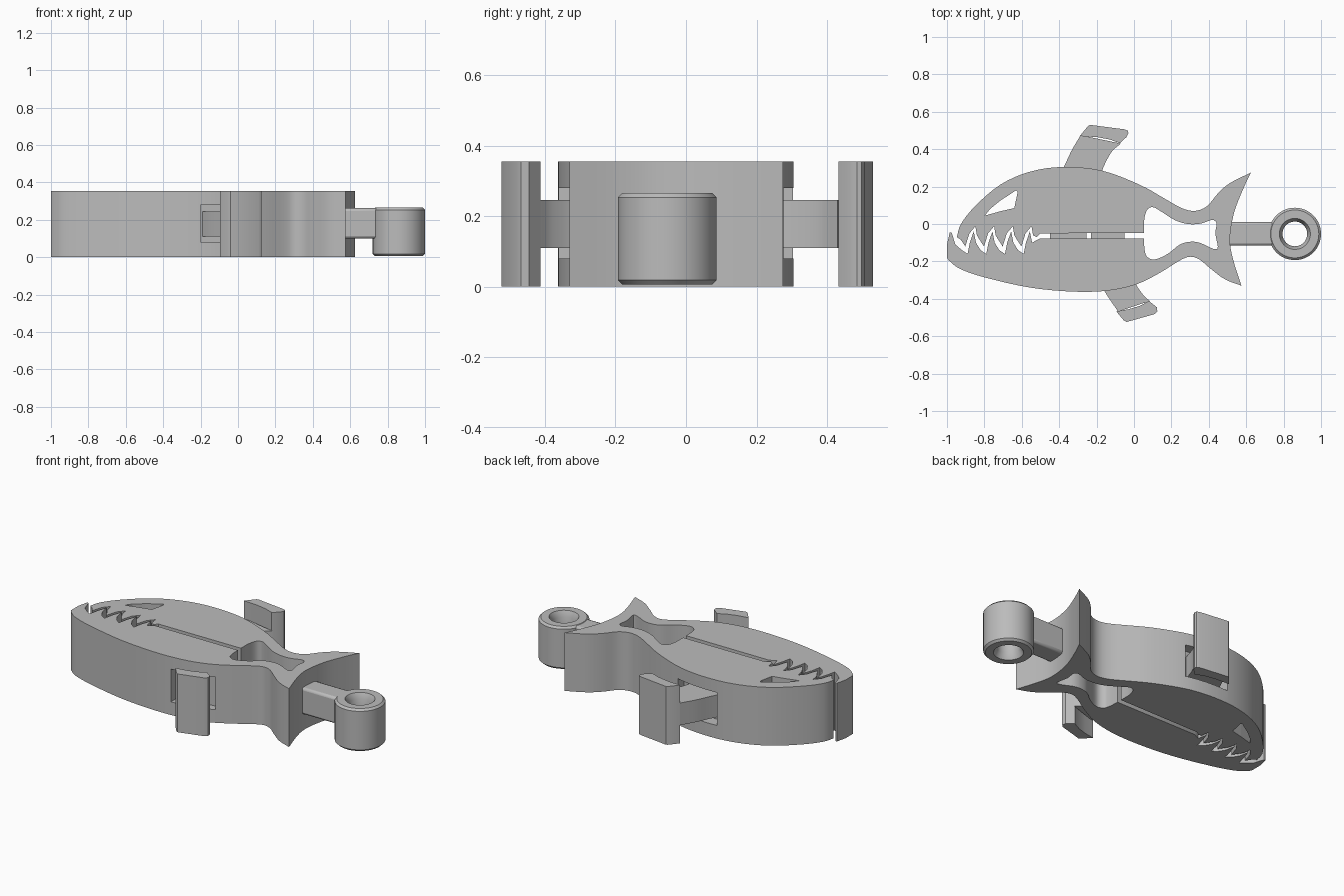
import bpy, bmesh, math
from mathutils import Vector

if "Cube" in bpy.data.objects:
    bpy.data.objects.remove(bpy.data.objects["Cube"])

H = 0.355
grey = bpy.data.materials.new("plain grey")
grey.diffuse_color = (0.5, 0.5, 0.5, 1)
grey.use_nodes = True
grey.node_tree.nodes["Principled BSDF"].inputs["Base Color"].default_value = grey.diffuse_color


def curve(pts, n=4):
    """Smooth open curve through the points."""
    p = [Vector(q) for q in pts]
    p = [2 * p[0] - p[1]] + p + [2 * p[-1] - p[-2]]
    out = []
    for a, b, c, d in zip(p, p[1:], p[2:], p[3:]):
        for i in range(n):
            t = i / n
            out.append(0.5 * (2 * b + (c - a) * t + (2 * a - 5 * b + 4 * c - d) * t * t
                              + (3 * b - a - 3 * c + d) * t ** 3))
    return [tuple(v) for v in out] + [tuple(pts[-1])]


def finish(name, bm):
    bmesh.ops.recalc_face_normals(bm, faces=bm.faces)
    me = bpy.data.meshes.new(name)
    bm.to_mesh(me)
    bm.free()
    me.materials.append(grey)
    ob = bpy.data.objects.new(name, me)
    bpy.context.collection.objects.link(ob)
    return ob


def prism(name, pts, z0, z1, bevel=0):
    """Extrude a flat outline between two heights."""
    bm = bmesh.new()
    f = bm.faces.new([bm.verts.new((x, y, z0)) for x, y in pts])
    r = bmesh.ops.extrude_face_region(bm, geom=[f])
    top = [v for v in r["geom"] if isinstance(v, bmesh.types.BMVert)]
    bmesh.ops.translate(bm, verts=top, vec=(0, 0, z1 - z0))
    ob = finish(name, bm)
    if bevel:
        m = ob.modifiers.new("bevel", "BEVEL")
        m.width, m.segments = bevel, 2
    return ob


def box(name, x0, x1, y0, y1, z0, z1, bevel=0):
    return prism(name, [(x0, y0), (x1, y0), (x1, y1), (x0, y1)], z0, z1, bevel)


def cut(target, cutter):
    m = target.modifiers.new("cut", "BOOLEAN")
    m.operation, m.solver, m.object = "DIFFERENCE", "EXACT", cutter
    cutter.hide_render = True
    cutter.hide_set(True)


# Fish outline: back, tail, belly, lower teeth, spring cavity, upper teeth
back = curve([(-.947, -.07), (-.925, .0), (-.85, .095), (-.715, .21), (-.555, .28),
              (-.375, .305), (-.17, .285), (.03, .21), (.165, .135), (.255, .085),
              (.325, .07), (.39, .095), (.45, .165), (.515, .22), (.625, .275)])
tail = curve([(.625, .275), (.585, .19), (.535, .06), (.513, -.08), (.53, -.19), (.575, -.33)])
belly = curve([(.575, -.33), (.485, -.295), (.405, -.235), (.35, -.19), (.3, -.175),
               (.245, -.195), (.14, -.26), (.02, -.32), (-.13, -.355), (-.315, -.362),
               (-.555, -.34), (-.8, -.285), (-.93, -.24), (-.99, -.195)])
lower_teeth = [(-1, -.18), (-1, -.11), (-.985, -.045), (-.975, -.045), (-.955, -.11)]
upper_teeth = []
for i in range(4):
    x = -.89 + .1 * i
    lower_teeth += [(x - .03, -.14), (x, -.16), (x + .012, -.1), (x + .033, -.04), (x + .045, -.10)]
    upper_teeth += [(x - .035, -.085), (x - .012, -.12), (x + .01, -.05), (x + .042, -.012), (x + .05, -.06)]
lower_teeth += [(-.505, -.078)]
upper_teeth += [(-.52, -.07), (-.5, -.05)]
cavity = curve([(.053, -.078), (.057, -.14), (.07, -.175), (.11, -.19), (.18, -.16), (.245, -.11),
                (.3, -.095), (.35, -.1), (.405, -.125), (.437, -.135), (.448, -.12), (.435, -.05),
                (.442, .0), (.43, .018), (.41, .02), (.355, .002), (.29, .0), (.22, .02),
                (.14, .07), (.1, .09), (.07, .075), (.055, .025), (.053, -.048)])
outline = back + tail[1:] + belly[1:] + lower_teeth + cavity + upper_teeth[::-1]
body = prism("fish_body", outline, 0, H)

# Eye hole
cut(body, prism("eye_cutter", [(-.797, .045), (-.77, .08), (-.715, .125), (-.63, .18), (-.622, .17),
                               (-.64, .085), (-.715, .068)], -.1, H + .1))
# Side sockets for the fins
cut(body, prism("upper_socket_cutter", [(-.42, .24), (-.14, .22), (-.14, .4), (-.42, .4)], .08, .28))
cut(body, prism("lower_socket_cutter", [(-.2, -.30), (.06, -.26), (.06, -.45), (-.2, -.45)], .08, .28))

# Guide tabs inside the jaw slit
for name, x0, x1 in (("front_guide_tab", -.45, -.255), ("rear_guide_tab", -.23, -.05)):
    box(name, x0, x1, -.08, -.046, .1, .26)

# Fins: thin stem plus full-height tip
prism("upper_fin_stem", curve([(-.42, .22), (-.375, .305), (-.335, .39), (-.285, .475)])
      + curve([(-.07, .43), (-.12, .385), (-.165, .3), (-.19, .22)]), .11, .245)
prism("upper_fin_tip", [(-.29, .47), (-.245, .525), (-.235, .53), (-.05, .506), (-.032, .498), (-.03, .485),
                        (-.04, .465), (-.075, .432), (-.13, .452), (-.2, .465)], 0, H)
prism("lower_fin_stem", curve([(-.2, -.28), (-.16, -.355), (-.125, -.41), (-.085, -.468)])
      + curve([(.085, -.412), (.05, -.38), (.01, -.32), (-.01, -.25)]), .11, .245)
prism("lower_fin_tip", [(-.095, -.467), (-.055, -.515), (-.04, -.524), (.11, -.482), (.125, -.468),
                        (.122, -.445), (.08, -.412), (.03, -.438), (-.03, -.456)], 0, H)

# Key ring eyelet: closed lathe profile
CX, CY = .86, -.053
prof = [(.066, .04), (.083, .006), (.128, .006), (.14, .018), (.14, .253),
        (.128, .265), (.083, .265), (.066, .232)]
bm = bmesh.new()
N = 64
rings = [[bm.verts.new((CX + r * math.cos(math.tau * k / N), CY + r * math.sin(math.tau * k / N), z))
          for r, z in prof] for k in range(N)]
for k in range(N):
    a, b = rings[k], rings[(k + 1) % N]
    for j in range(len(prof)):
        i = (j + 1) % len(prof)
        bm.faces.new((a[j], b[j], b[i], a[i]))
finish("ring_eyelet", bm)
box("ring_arm", .49, .775, -.116, .01, .1, .262, .014)

# Soft shading with crisp edges
for ob in bpy.context.collection.objects:
    if ob.hide_render:
        continue
    bpy.ops.object.select_all(action="DESELECT")
    ob.select_set(True)
    bpy.context.view_layer.objects.active = ob
    bpy.ops.object.shade_smooth_by_angle(angle=math.radians(30))
